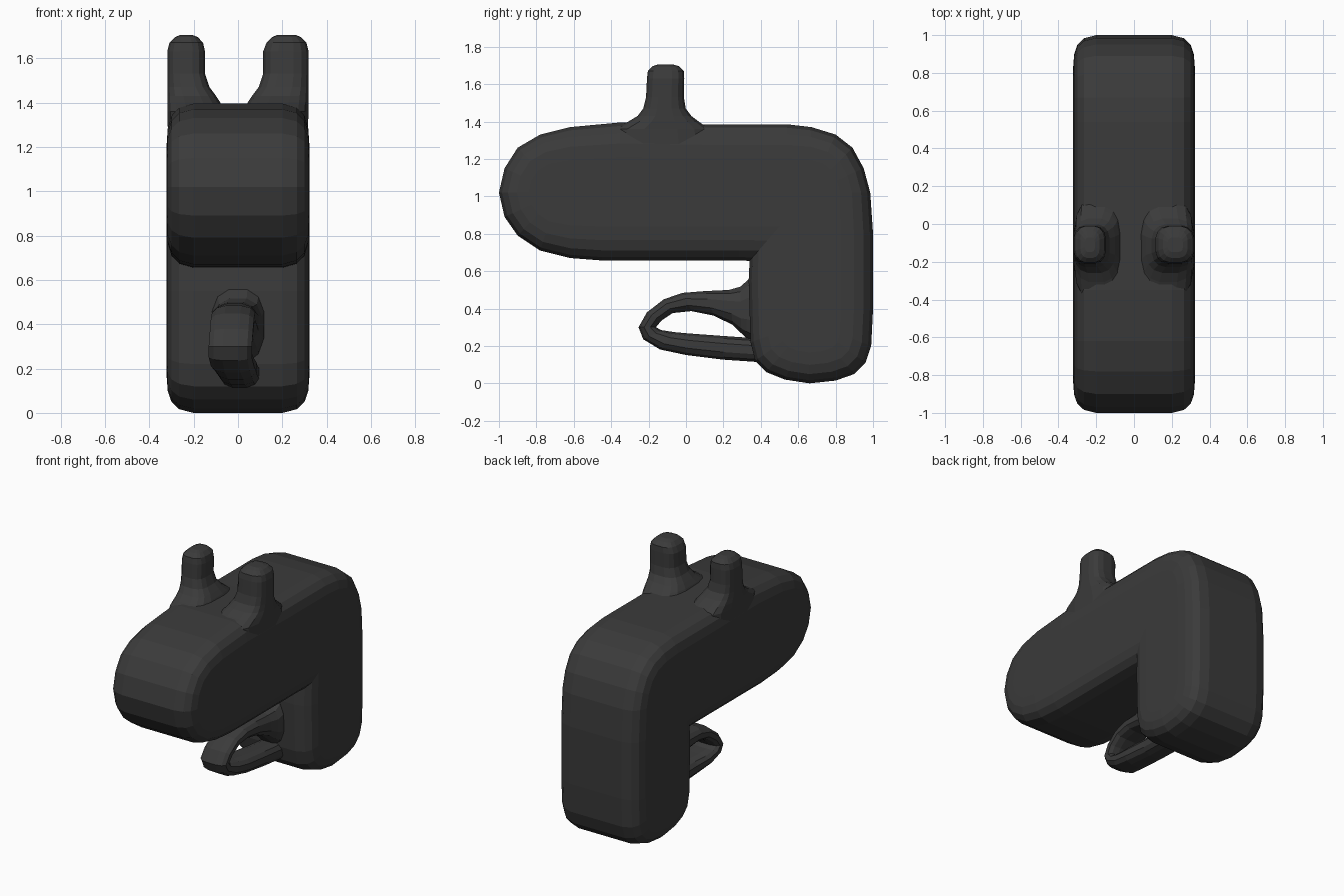
import bpy, bmesh, math

if "Cube" in bpy.data.objects:
    bpy.data.objects.remove(bpy.data.objects["Cube"])

charcoal = bpy.data.materials.new("charcoal")
charcoal.diffuse_color = (0.043, 0.043, 0.043, 1)
charcoal.use_nodes = True
charcoal.node_tree.nodes["Principled BSDF"].inputs["Base Color"].default_value = charcoal.diffuse_color


def loft(name, rings):
    """Skin a list of equal-length closed rings and cap both ends."""
    bm = bmesh.new()
    loops = [[bm.verts.new(p) for p in ring] for ring in rings]
    n = len(loops[0])
    for a, b in zip(loops, loops[1:]):
        for i in range(n):
            j = (i + 1) % n
            bm.faces.new((a[i], a[j], b[j], b[i]))
    bm.faces.new(loops[0])
    bm.faces.new(loops[-1])
    bmesh.ops.recalc_face_normals(bm, faces=bm.faces)
    me = bpy.data.meshes.new(name)
    bm.to_mesh(me)
    bm.free()
    me.materials.append(charcoal)
    ob = bpy.data.objects.new(name, me)
    bpy.context.collection.objects.link(ob)
    return ob


def rounded(n=16, power=3.0):
    """Unit rounded-square outline."""
    out = []
    for i in range(n):
        a = 2 * math.pi * (i + 0.5) / n
        c, s = math.cos(a), math.sin(a)
        out.append((math.copysign(abs(c) ** (2 / power), c),
                    math.copysign(abs(s) ** (2 / power), s)))
    return out


# Head and neck: side outline (y, z), rounded towards a bent spine
outline = [
    (-1, 1.02), (-.97, 1.15), (-.9, 1.26), (-.78, 1.33), (-.62, 1.37),
    (-.35, 1.395), (0.1, 1.385), (.54, 1.385), (.67, 1.37), (.8, 1.33),
    (.89, 1.26), (.95, 1.15), (.985, 1.02), (1, .8), (1, .4), (.99, .2),
    (.96, .11), (.9, .05), (.8, .015), (.66, 0), (.53, .02), (.43, .06),
    (.37, .12), (.345, .22), (.335, .55), (.34, .655), (.28, .657),
    (-.45, .657), (-.62, .67), (-.78, .71), (-.9, .79), (-.97, .89)]


def spine(y, z):
    if z < 0.64:
        return 0.66, max(z, 0.33)
    if y > 0.3 and z < 0.66:
        return 0.66, 1.02
    if y > 0.66:
        return 0.66, min(z, 1.02)
    return max(y, -0.68), 1.02


section = [(.322, .5), (.317, .3), (.3, .15), (.265, .05), (.2, 0)]
section = section + [(-x, f) for x, f in reversed(section)]
rings = []
for x, f in section:
    ring = []
    for y, z in outline:
        ty, tz = spine(y, z)
        ring.append((x, y + (ty - y) * f, z + (tz - z) * f))
    rings.append(ring)
loft("head_and_neck", rings)

# Horns: z, inner x, outer x, front y, back y
horn = [
    (1.20, .04, .318, -.42, .16), (1.36, .05, .319, -.40, .13),
    (1.40, .07, .32, -.31, .07), (1.43, .09, .32, -.26, .03),
    (1.47, .12, .32, -.23, .0), (1.53, .14, .32, -.215, -.01),
    (1.63, .14, .32, -.21, -.008), (1.67, .15, .31, -.205, -.01),
    (1.695, .175, .285, -.18, -.035), (1.705, .2, .26, -.15, -.07)]
for side, name, shift in ((-1, "horn_left", .008), (1, "horn_right", -.028)):
    rings = []
    for z, x0, x1, y0, y1 in horn:
        if z < 1.65:
            x0 += shift
        else:
            x0 += shift * 0.8
        rings.append([(side * ((x0 + x1) / 2 + u * (x1 - x0) / 2),
                       (y0 + y1) / 2 + v * (y1 - y0) / 2, z)
                      for u, v in rounded()])
    loft(name, rings)

# Loop handle: outer y, outer z, inner y, inner z, centre x, half width
handle = [
    (.42, .60, .42, .18, 0, .12), (.335, .56, .32, .24, 0, .12),
    (.29, .52, .295, .265, 0, .11), (.23, .502, .25, .31, -.01, .105),
    (.1, .495, .15, .36, -.015, .1), (-.02, .485, .03, .385, -.02, .1),
    (-.12, .45, -.07, .375, -.025, .1), (-.21, .38, -.13, .335, -.03, .1),
    (-.255, .3, -.16, .30, -.035, .1), (-.23, .235, -.13, .285, -.035, .1),
    (-.14, .18, -.06, .275, -.025, .1), (0, .15, .02, .268, -.01, .095),
    (.2, .125, .2, .255, 0, .09), (.42, .11, .42, .24, .01, .09)]
rings = []
for oy, oz, iy, iz, cx, hw in handle:
    rings.append([(cx + u * hw,
                   (oy + iy) / 2 + v * (oy - iy) / 2,
                   (oz + iz) / 2 + v * (oz - iz) / 2)
                  for u, v in rounded(12, 2.6)])
loft("loop_handle", rings)
